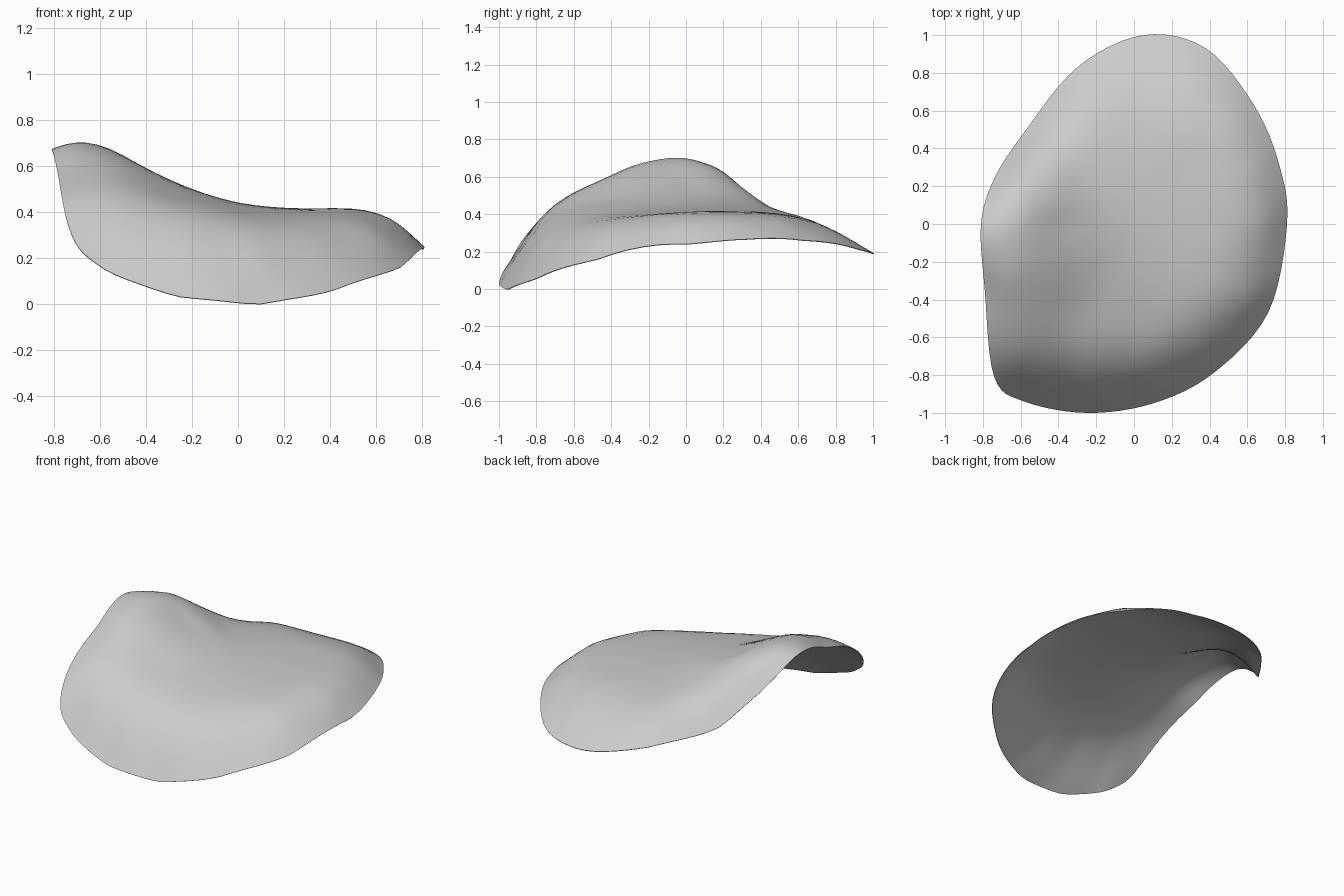
import bpy
import bmesh
from math import log
from mathutils import Vector

STEPS_AROUND = 6
INNER, SHOULDER = 0.5, 0.88
SOFTNESS = 0.0015
RING_COUNT = 16

# Sixteen ribs, counter-clockwise: rim x, rim y, then heights at rim, shoulder, inner ring
RIBS = [
    (.81, 0, .24, .335, .41),
    (.77, .31, .265, .345, .415),
    (.635, .63, .26, .34, .41),
    (.38, .93, .21, .29, .405),
    (.05, 1, .19, .26, .4),
    (-.3, .83, .24, .325, .43),
    (-.585, .48, .32, .43, .5),
    (-.74, .24, .52, .605, .57),
    (-.81, 0, .665, .695, .59),
    (-.79, -.35, .59, .645, .585),
    (-.74, -.81, .34, .44, .52),
    (-.58, -.94, .15, .31, .47),
    (-.25, -1, .03, .21, .425),
    (.1, -.95, 0, .18, .39),
    (.42, -.79, .06, .2, .385),
    (.71, -.47, .16, .275, .395),
]
CENTRE_HEIGHT = 0.44


def closed_ring(points):
    """Smooth closed loop through the points."""
    ring, count = [], len(points)
    for i in range(count):
        a, b, c, d = (points[(i + k) % count] for k in (-1, 0, 1, 2))
        for s in range(STEPS_AROUND):
            t = s / STEPS_AROUND
            ring.append(0.5 * (2 * b + (c - a) * t + (2 * a - 5 * b + 4 * c - d) * t ** 2
                               + (3 * b - a - 3 * c + d) * t ** 3))
    return ring


def bend(p, q):
    """Influence of one guide point on another in a thin bent sheet."""
    r = (p - q).length
    return r * r * log(r) if r > 1e-9 else 0.0


def solve(rows):
    """Gaussian elimination on rows that end with their right-hand side."""
    size = len(rows)
    for i in range(size):
        best = max(range(i, size), key=lambda k: abs(rows[k][i]))
        rows[i], rows[best] = rows[best], rows[i]
        for k in range(size):
            if k != i:
                f = rows[k][i] / rows[i][i]
                rows[k] = [u - f * v for u, v in zip(rows[k], rows[i])]
    return [rows[i][size] / rows[i][i] for i in range(size)]


def bent_sheet(guides):
    """Return a height function for a thin sheet bent to the guide points."""
    spots = [Vector((g.x, g.y)) for g in guides]
    rows = []
    for i, p in enumerate(spots):
        row = [bend(p, q) for q in spots]
        row[i] -= SOFTNESS
        rows.append(row + [1, p.x, p.y, guides[i].z])
    rows.append([1] * len(spots) + [0] * 4)
    rows.append([p.x for p in spots] + [0] * 4)
    rows.append([p.y for p in spots] + [0] * 4)
    *weights, base, slope_x, slope_y = solve(rows)
    return lambda p: (base + slope_x * p.x + slope_y * p.y
                      + sum(w * bend(p, q) for w, q in zip(weights, spots)))


def make_material(name, colour):
    material = bpy.data.materials.new(name)
    material.use_nodes = True
    material.diffuse_color = colour
    material.node_tree.nodes["Principled BSDF"].inputs["Base Color"].default_value = colour
    return material


default_cube = bpy.data.objects.get("Cube")
if default_cube:
    bpy.data.objects.remove(default_cube)

# Guide points and outline
guides = [Vector((0, 0, CENTRE_HEIGHT))]
for x, y, *heights in RIBS:
    guides += [Vector((x * f, y * f, z)) for f, z in zip((1, SHOULDER, INNER), heights)]
height = bent_sheet(guides)
outline = closed_ring([Vector(rib[:2]) for rib in RIBS])
count = len(outline)

# Curved sheet: nested rings, closer together near the rim
bm = bmesh.new()


def sheet_vert(p):
    return bm.verts.new((p.x, p.y, height(p)))


pole = sheet_vert(Vector((0, 0)))
rings = []
for k in range(1, RING_COUNT + 1):
    t = k / RING_COUNT
    rings.append([sheet_vert(p * (1.5 * t - 0.5 * t ** 3)) for p in outline])
for i in range(count):
    j = (i + 1) % count
    bm.faces.new((pole, rings[0][i], rings[0][j]))
    for near, far in zip(rings, rings[1:]):
        bm.faces.new((near[i], far[i], far[j], near[j]))

# Set it on the ground
lowest = min(v.co.z for v in bm.verts)
bmesh.ops.translate(bm, verts=bm.verts[:], vec=(0, 0, -lowest))

mesh = bpy.data.meshes.new("curved_shell")
bm.to_mesh(mesh)
bm.free()
shell = bpy.data.objects.new("curved_shell", mesh)
bpy.context.collection.objects.link(shell)
mesh.materials.append(make_material("plain_grey", (0.6, 0.6, 0.6, 1)))

# Thin wall, smooth faces and a sharp edge
wall = shell.modifiers.new("wall", "SOLIDIFY")
wall.thickness = 0.004
wall.offset = -1
bpy.context.view_layer.objects.active = shell
shell.select_set(True)
bpy.ops.object.modifier_apply(modifier=wall.name)
bpy.ops.object.shade_smooth_by_angle()
